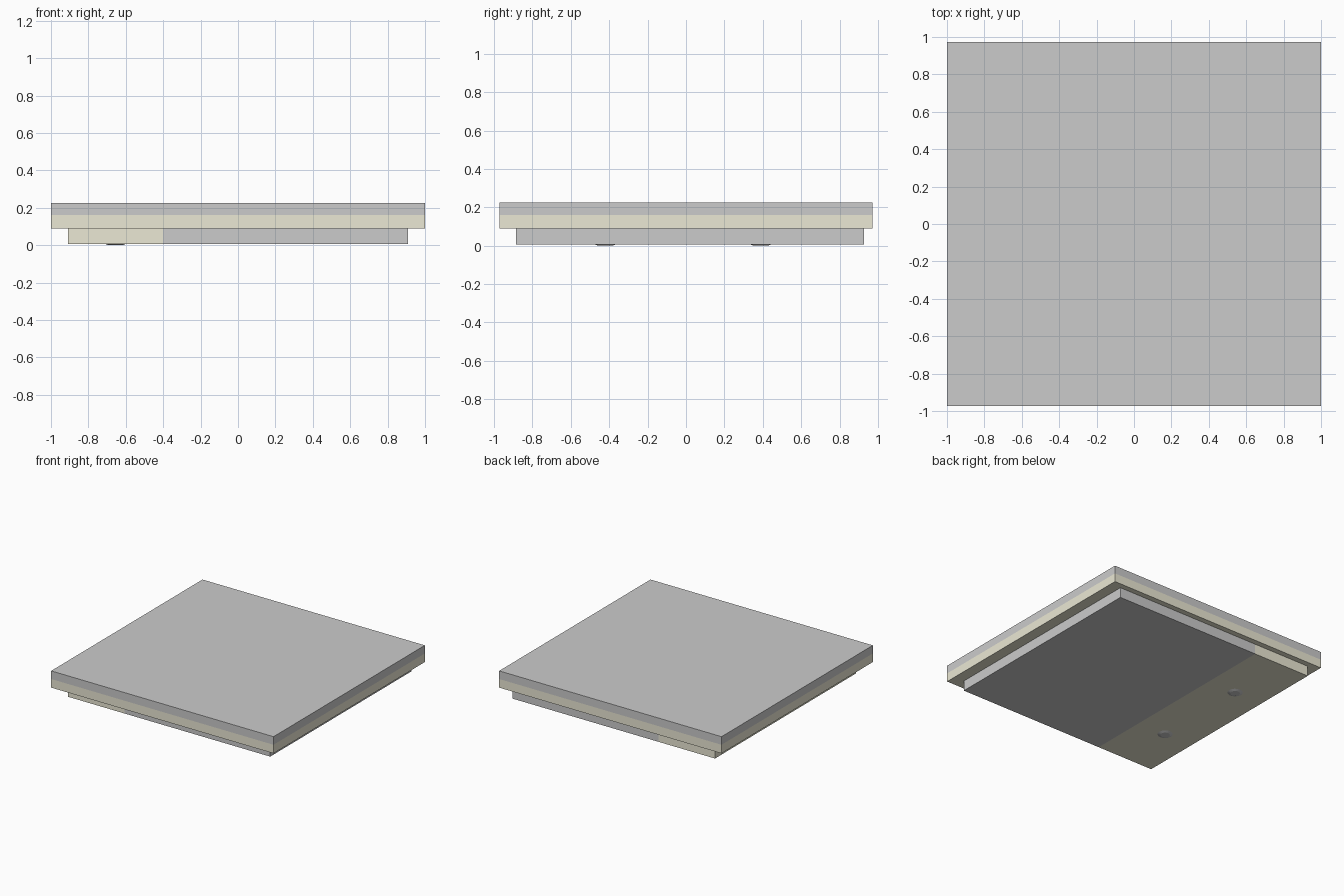
import bpy, bmesh
from mathutils import Vector

if "Cube" in bpy.data.objects:
    bpy.data.objects.remove(bpy.data.objects["Cube"])


def box(name, lo, hi, mat=None, open_sides=()):
    """Box between two corners; open_sides lists outward directions hidden against a neighbour."""
    lo, hi = Vector(lo), Vector(hi)
    bm = bmesh.new()
    bmesh.ops.create_cube(bm, size=1)
    bm.normal_update()
    hidden = [f for f in bm.faces if any(f.normal.dot(Vector(d)) > 0.9 for d in open_sides)]
    bmesh.ops.delete(bm, geom=hidden, context='FACES')
    for v in bm.verts:
        v.co = (lo + hi) / 2 + v.co * (hi - lo)
    return finish(name, bm, mat)


def finish(name, bm, mat=None):
    mesh = bpy.data.meshes.new(name)
    bm.to_mesh(mesh)
    bm.free()
    if mat:
        mesh.materials.append(mat)
    obj = bpy.data.objects.new(name, mesh)
    bpy.context.collection.objects.link(obj)
    return obj


cream = bpy.data.materials.new("cream")
cream.diffuse_color = (0.83, 0.81, 0.66, 1)
cream.use_nodes = True
cream.node_tree.nodes["Principled BSDF"].inputs["Base Color"].default_value = cream.diffuse_color

UP, DOWN, LEFT, RIGHT = (0, 0, 1), (0, 0, -1), (-1, 0, 0), (1, 0, 0)
FOOT, STEP, BAND, TOP = 0.007, 0.09, 0.16, 0.226
SPLIT = -0.40

# Wide slab: grey top layer over a cream lower layer
box("slab_top", (-1, -0.972, BAND), (1, 0.972, TOP), open_sides=[DOWN])
box("slab_lower_band", (-1, -0.972, STEP), (1, 0.972, BAND), cream, [UP])

# Stepped-in base, split into a cream strip and a grey panel
box("base_strip", (-0.91, -0.886, FOOT), (SPLIT, 0.927, STEP), cream, [UP, RIGHT])
box("base_panel", (SPLIT, -0.886, FOOT), (0.91, 0.927, STEP), None, [UP, LEFT])

# Two shallow round buttons under the cream strip
for i, y in enumerate((-0.42, 0.39)):
    bm = bmesh.new()
    bmesh.ops.create_cone(bm, cap_ends=True, segments=24,
                          radius1=0.036, radius2=0.057, depth=FOOT)
    bmesh.ops.translate(bm, verts=bm.verts, vec=(-0.655, y, FOOT / 2))
    finish(f"button_{i + 1}", bm)
